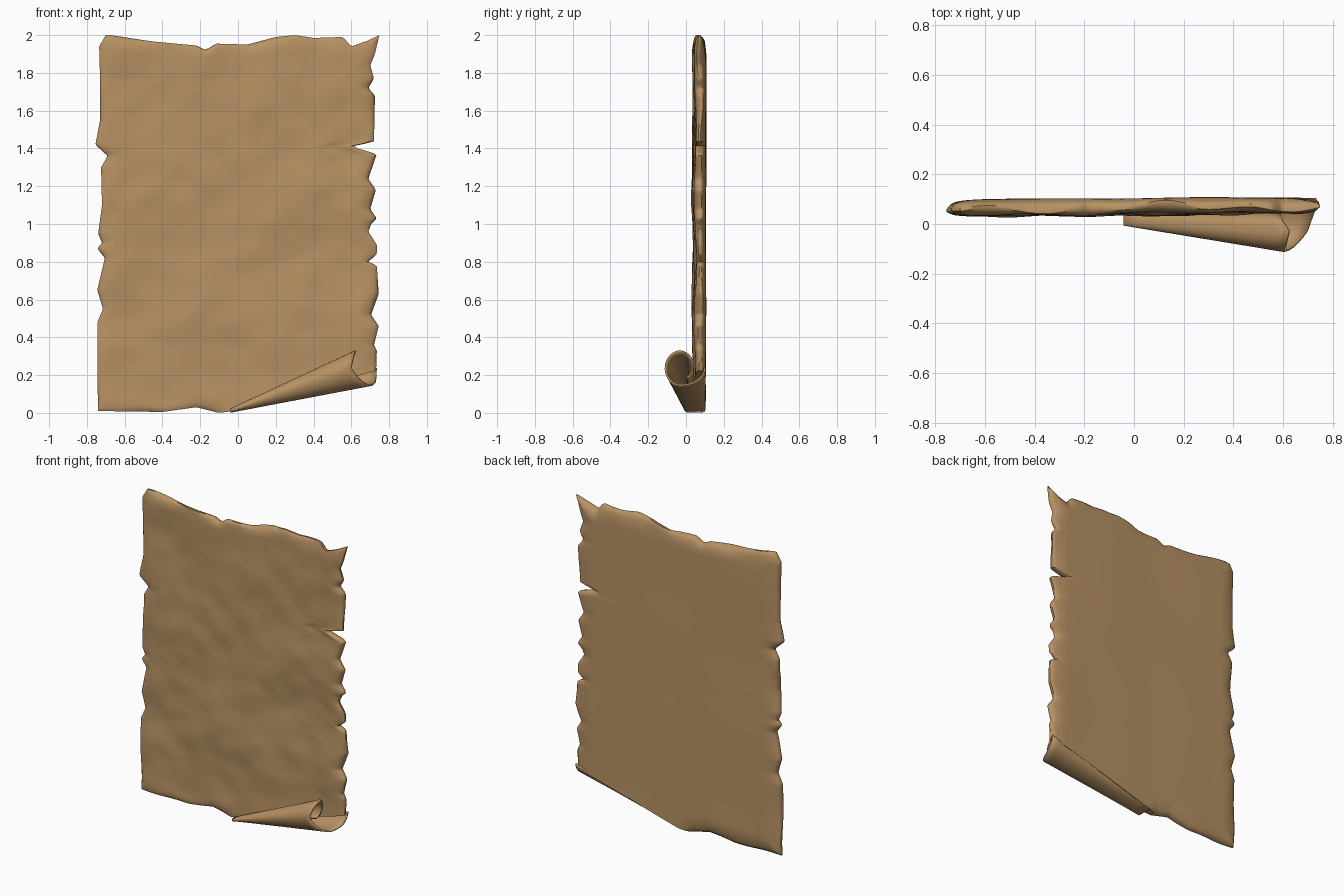
import bpy, bmesh, math
from mathutils import Vector, noise

if "Cube" in bpy.data.objects:
    bpy.data.objects.remove(bpy.data.objects["Cube"])

tan = bpy.data.materials.new("parchment tan")
tan.diffuse_color = (0.47, 0.285, 0.125, 1)
tan.use_nodes = True
tan.node_tree.nodes["Principled BSDF"].inputs["Base Color"].default_value = tan.diffuse_color

# Torn outline: left and right as (z, x), top and bottom as (x, z)
LEFT = [(0, -.74), (.2, -.745), (.48, -.745), (.55, -.715), (.65, -.745), (.82, -.705), (.87, -.745),
        (.9, -.72), (.95, -.74), (1.1, -.72), (1.3, -.725), (1.36, -.69), (1.42, -.755), (1.55, -.73),
        (1.75, -.73), (1.94, -.735), (2, -.70)]
RIGHT = [(.15, .70), (.19, .73), (.33, .735), (.36, .72), (.46, .745), (.52, .705), (.63, .745), (.78, .735),
         (.8, .69), (.84, .735), (.89, .735), (.96, .69), (1.0, .705), (1.03, .735), (1.05, .72), (1.08, .70),
         (1.18, .73), (1.24, .69), (1.37, .735), (1.41, .60), (1.435, .72), (1.68, .725), (1.72, .69),
         (1.77, .72), (1.84, .70), (1.9, .725), (2, .748)]
TOP = [(-.70, 2), (-.44, 1.965), (-.22, 1.945), (-.17, 1.92), (-.12, 1.955), (.05, 1.95), (.2, 1.99), (.3, 2),
       (.4, 1.985), (.55, 1.99), (.6, 1.94), (.68, 1.97), (.735, 2)]
BOTTOM = [(-.74, .01), (-.4, .005), (-.22, .03), (-.1, 0), (-.02, .01), (.74, .225)]


def lookup(table, t):
    if t <= table[0][0]:
        return table[0][1]
    for (a, p), (b, q) in zip(table, table[1:]):
        if t <= b:
            return p + (q - p) * (t - a) / (b - a)
    return table[-1][1]


def falloff(d, reach):
    return max(0.0, 1 - d / reach) ** 2


def finish(name, bm, angle):
    bmesh.ops.recalc_face_normals(bm, faces=bm.faces)
    me = bpy.data.meshes.new(name)
    bm.to_mesh(me)
    bm.free()
    me.materials.append(tan)
    ob = bpy.data.objects.new(name, me)
    bpy.context.collection.objects.link(ob)
    bpy.context.view_layer.objects.active = ob
    for o in bpy.context.selected_objects:
        o.select_set(False)
    ob.select_set(True)
    bpy.ops.object.shade_smooth_by_angle(angle=math.radians(angle))
    return ob


def bump(x, z, scale, seed):
    return noise.noise(Vector((x * scale, z * scale, seed)))


# Sheet: wrinkled front and smoother back, pinched together along the torn edges
NU, NV = 90, 160


def sheet_point(i, j, front):
    # columns crowd towards the rim
    u, v = i / NU, j / NV
    u += -0.08 * math.sin(2 * math.pi * u) / 1.3
    x0 = -.735 + 1.47 * u
    z = 2 * v
    z += lookup(BOTTOM, x0) * max(0, 1 - v / .35) + (lookup(TOP, x0) - 2) * falloff(1 - v, .15)
    x = x0 + (lookup(LEFT, z) + .735) * falloff(u, .3) + (lookup(RIGHT, z) - .735) * falloff(1 - u, .45)
    low = 2 * v + max(0, min(.12, (x0 + .1) * 1.2))   # no pinch where the corner rolls up
    d = min(1.47 * u, 1.47 * (1 - u), low, 2 * (1 - v))
    edge = .066 + .03 * bump(x0, z, 4, 3) + .012 * x0
    if front:
        t = min(1, d / .08)
        mid = .042 + .016 * bump(x0, z, 3, 7) + .006 * bump(x0, z, 7, 1) + .01 * x0
        edge -= .006
    else:
        t = min(1, d / .12)
        mid = .102 + .006 * bump(x0, z, 2, 5) + .007 * x0
        edge += .006
    s = math.sqrt(max(0, 1 - (1 - t) ** 2))
    return (x, edge + (mid - edge) * s, z)


bm = bmesh.new()
sides = [[[bm.verts.new(sheet_point(i, j, f)) for i in range(NU + 1)] for j in range(NV + 1)] for f in (True, False)]
for g in sides:
    for j in range(NV):
        for i in range(NU):
            bm.faces.new((g[j][i], g[j][i + 1], g[j + 1][i + 1], g[j + 1][i]))
rim = ([(0, i) for i in range(NU)] + [(j, NU) for j in range(NV)]
       + [(NV, i) for i in range(NU, 0, -1)] + [(j, 0) for j in range(NV, 0, -1)])
for (a, b), (c, e) in zip(rim, rim[1:] + rim[:1]):
    bm.faces.new((sides[0][a][b], sides[0][c][e], sides[1][c][e], sides[1][a][b]))
finish("parchment_sheet", bm, 45)

# Rolled corner: conical spiral from a point on the bottom edge to the open end
END_X = [(0, .735), (50, .73), (90, .70), (180, .60), (270, .625), (300, .60), (430, .57)]
NA, NL = 40, 16
bm = bmesh.new()
grid = []
for k in range(NA + 1):
    deg = 415 * k / NA
    a = math.radians(deg)
    r = 1 if deg < 270 else 1 - .35 * (deg - 270) / 160
    ry = .127 if deg < 90 else .08 * r
    end = Vector((lookup(END_X, deg), -.028 + ry * math.cos(a), .237 - .09 * r * math.sin(a)))
    ay = .08 if deg < 90 else .02
    apex = Vector((-.04, .018 + ay * math.cos(a), .012 - .006 * math.sin(a)))
    grid.append([bm.verts.new(apex.lerp(end, m / NL)) for m in range(NL + 1)])
for k in range(NA):
    for m in range(NL):
        bm.faces.new((grid[k][m], grid[k][m + 1], grid[k + 1][m + 1], grid[k + 1][m]))
roll = finish("rolled_corner", bm, 45)
mod = roll.modifiers.new("thickness", 'SOLIDIFY')
mod.thickness = .01
mod.offset = 0
